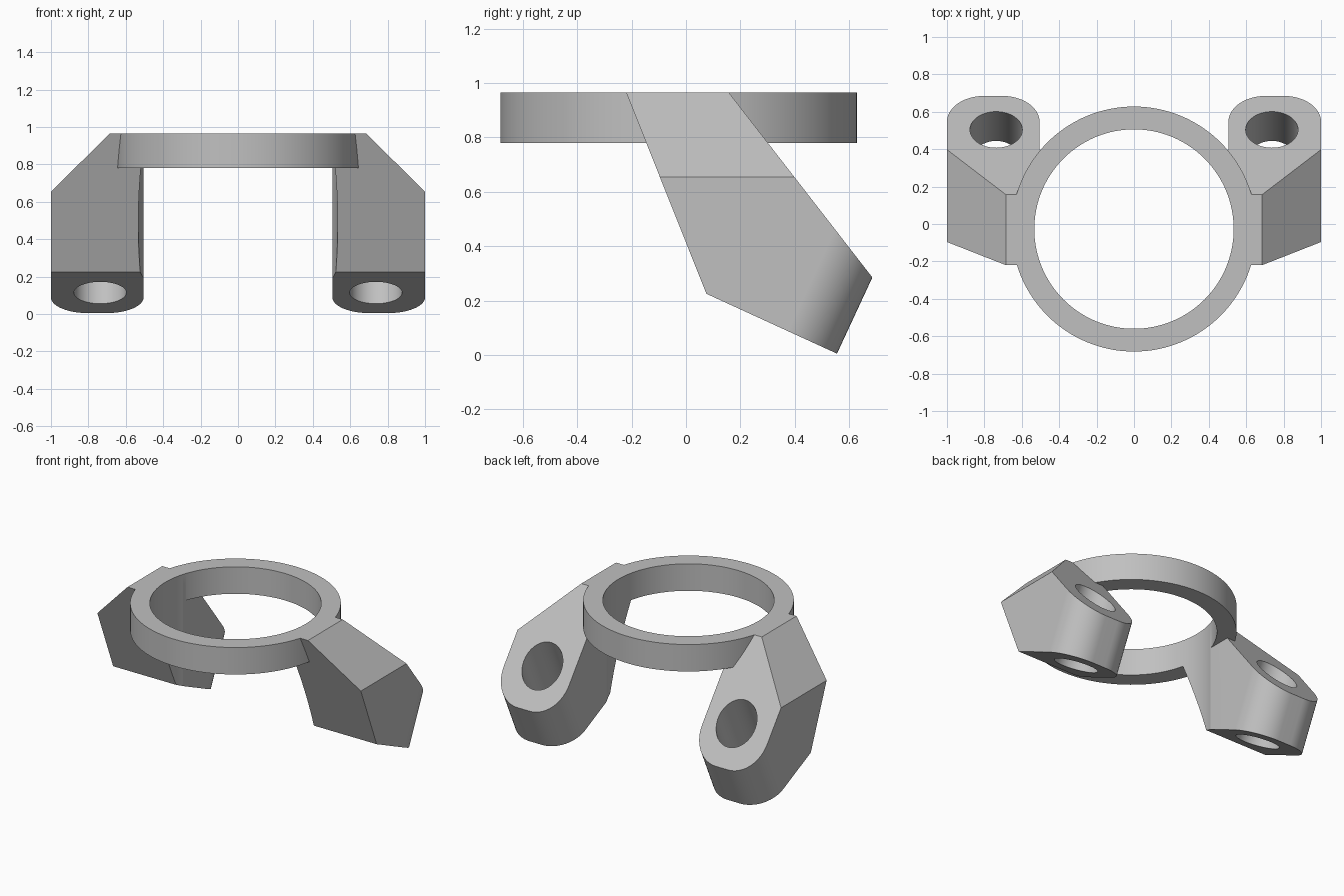
import bpy
import bmesh
from math import radians
from mathutils import Matrix, Vector

cube = bpy.data.objects.get("Cube")
if cube:
    bpy.data.objects.remove(cube, do_unlink=True)

# Main dimensions
RING_Y, RING_OUTER, RING_INNER = -0.027, 0.655, 0.533
RING_LOW, RING_TOP = 0.78, 0.965
ARM_IN, ARM_OUT = 0.505, 1.0
CORNER_RADIUS, HOLE_RADIUS = 0.2, 0.14
HOLE_AXIS = Vector((0, 0.42, 0.907)).normalized()

grey = bpy.data.materials.new("plain grey")
grey.use_nodes = True
colour = (0.53, 0.53, 0.53, 1)
grey.diffuse_color = colour
grey.node_tree.nodes["Principled BSDF"].inputs["Base Color"].default_value = colour


def make_object(name, bm):
    bmesh.ops.recalc_face_normals(bm, faces=bm.faces)
    mesh = bpy.data.meshes.new(name)
    bm.to_mesh(mesh)
    bm.free()
    mesh.materials.append(grey)
    obj = bpy.data.objects.new(name, mesh)
    bpy.context.collection.objects.link(obj)
    return obj


def cylinder(name, centre, axis, radius, depth, segments):
    bm = bmesh.new()
    turn = Vector((0, 0, 1)).rotation_difference(axis).to_matrix().to_4x4()
    bmesh.ops.create_cone(bm, cap_ends=True, segments=segments, radius1=radius,
                          radius2=radius, depth=depth,
                          matrix=Matrix.Translation(centre) @ turn)
    return make_object(name, bm)


def slanted_arm(name, side):
    # Side profile extruded across the arm's width
    profile = [(-0.22, RING_TOP), (0.157, RING_TOP), (0.685, 0.285),
               (0.555, 0.005), (0.075, 0.225)]
    bm = bmesh.new()
    face = bm.faces.new([bm.verts.new((ARM_IN, y, z)) for y, z in profile])
    new = bmesh.ops.extrude_face_region(bm, geom=[face])["geom"]
    bmesh.ops.translate(bm, vec=(ARM_OUT - ARM_IN, 0, 0),
                        verts=[v for v in new if isinstance(v, bmesh.types.BMVert)])
    bmesh.ops.recalc_face_normals(bm, faces=bm.faces)
    # Round the two long corners of the free end
    corners = [e for e in bm.edges if all(v.co.y > 0.5 for v in e.verts)
               and abs(e.verts[0].co.x - e.verts[1].co.x) < 0.01]
    bmesh.ops.bevel(bm, geom=corners, offset=CORNER_RADIUS, offset_type='OFFSET',
                    segments=14, profile=0.5, affect='EDGES')
    # Slice off the upper outer corner
    cut = bmesh.ops.bisect_plane(bm, geom=bm.verts[:] + bm.edges[:] + bm.faces[:],
                                 plane_co=(0.685, 0, RING_TOP),
                                 plane_no=(0.31, 0, 0.315), clear_outer=True)
    rim = [e for e in cut["geom_cut"] if isinstance(e, bmesh.types.BMEdge)]
    bmesh.ops.holes_fill(bm, edges=rim, sides=0)
    bmesh.ops.scale(bm, vec=(side, 1, 1), verts=bm.verts)
    return make_object(name, bm)


def combine(body, tool, operation):
    mod = body.modifiers.new(operation.lower(), 'BOOLEAN')
    mod.operation, mod.solver, mod.object = operation, 'EXACT', tool
    bpy.context.view_layer.update()
    result = bpy.data.meshes.new_from_object(
        body.evaluated_get(bpy.context.evaluated_depsgraph_get()))
    body.modifiers.clear()
    body.data = result
    bpy.data.objects.remove(tool, do_unlink=True)


# Ring and its two arms, joined into one solid
up = Vector((0, 0, 1))
body = cylinder("ring_with_arms", (0, RING_Y, (RING_LOW + RING_TOP) / 2), up,
                RING_OUTER, RING_TOP - RING_LOW, 128)
for side in (1, -1):
    combine(body, slanted_arm("arm", side), 'UNION')

# The bore also hollows the inner faces of the arms
combine(body, cylinder("bore", (0, RING_Y, 0.5), up, RING_INNER, 3, 128), 'DIFFERENCE')

# Bolt holes through the free ends
for side in (1, -1):
    hole = cylinder("bolt_hole", (side * 0.737, 0.408, 0.31), HOLE_AXIS,
                    HOLE_RADIUS, 1, 48)
    combine(body, hole, 'DIFFERENCE')

# Smooth round walls with crisp edges
bpy.ops.object.select_all(action='DESELECT')
body.select_set(True)
bpy.context.view_layer.objects.active = body
bpy.ops.object.shade_smooth_by_angle(angle=radians(25))
weighted = body.modifiers.new("even_shading", 'WEIGHTED_NORMAL')
weighted.keep_sharp = True
